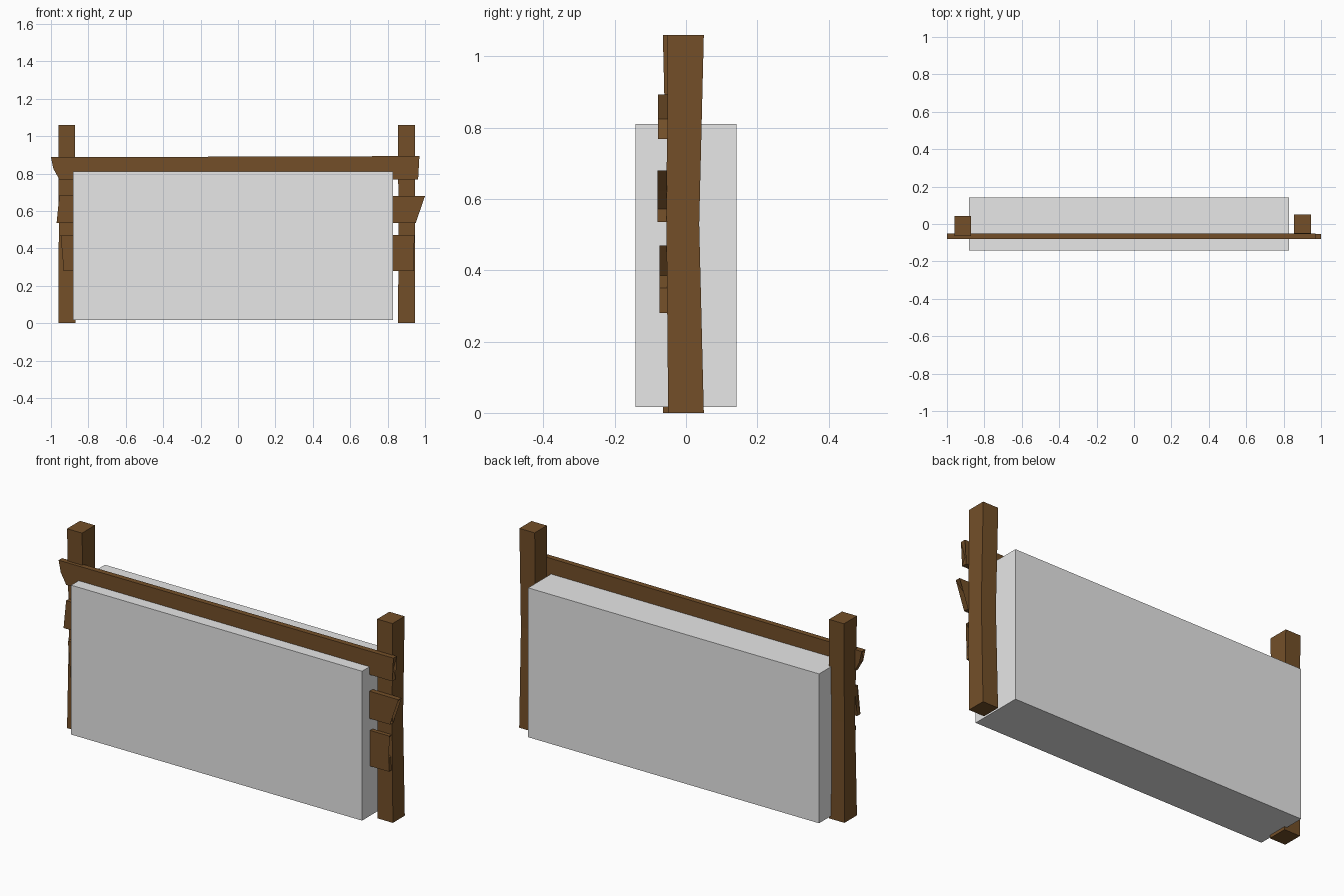
import bpy, bmesh

if "Cube" in bpy.data.objects:
    bpy.data.objects.remove(bpy.data.objects["Cube"])


def material(name, col):
    m = bpy.data.materials.new(name)
    m.diffuse_color = (*col, 1)
    m.use_nodes = True
    m.node_tree.nodes["Principled BSDF"].inputs["Base Color"].default_value = m.diffuse_color
    return m


wood = material("brown wood", (0.172, 0.078, 0.0215))
grey = material("light grey", (0.8, 0.8, 0.8))


def finish(name, bm, mat=wood):
    bmesh.ops.triangulate(bm, faces=[f for f in bm.faces if len(f.verts) > 4])
    bmesh.ops.recalc_face_normals(bm, faces=bm.faces)
    me = bpy.data.meshes.new(name)
    bm.to_mesh(me)
    bm.free()
    me.materials.append(mat)
    ob = bpy.data.objects.new(name, me)
    bpy.context.collection.objects.link(ob)


def post(name, rings, mat=wood):
    """Square column lofted through rings of (z, x0, x1, y0, y1)."""
    bm = bmesh.new()
    loops = [[bm.verts.new(p) for p in ((a, c, z), (b, c, z), (b, d, z), (a, d, z))]
             for z, a, b, c, d in rings]
    for lo, hi in zip(loops, loops[1:]):
        for i in range(4):
            j = (i + 1) % 4
            bm.faces.new((lo[i], lo[j], hi[j], hi[i]))
    bm.faces.new(loops[0])
    bm.faces.new(loops[-1])
    finish(name, bm, mat)


def rail(name, left, right, y_front, y_back, back_shift):
    """Plank with splintered ends; left and right are (x, z) end lines from
    top to bottom. The notches are shallower on the back face."""
    bm = bmesh.new()

    def soften(pts):
        mid = (pts[0][0] + pts[-1][0]) / 2
        inner = [(x + (mid - x) * back_shift, z) for x, z in pts[1:-1]]
        return [pts[0]] + inner + [pts[-1]]

    front = left + right[::-1]
    back = soften(left) + soften(right)[::-1]
    f = [bm.verts.new((x, y_front, z)) for x, z in front]
    b = [bm.verts.new((x, y_back, z)) for x, z in back]
    bm.faces.new(f)
    bm.faces.new(b)
    for i in range(len(f)):
        j = (i + 1) % len(f)
        bm.faces.new((f[i], f[j], b[j], b[i]))
    finish(name, bm)


# Posts, each slightly waisted on one side
post("left_post", [(0, -0.96, -0.868, -0.065, 0.04),
                   (0.53, -0.958, -0.87, -0.052, 0.038),
                   (1.06, -0.96, -0.872, -0.065, 0.044)])
post("right_post", [(0, 0.856, 0.946, -0.05, 0.05),
                    (0.53, 0.858, 0.945, -0.055, 0.037),
                    (1.06, 0.855, 0.945, -0.052, 0.05)])

# Grey block enclosing the middle of the fence
post("grey_block", [(0.016, -0.882, 0.829, -0.142, 0.142),
                    (0.81, -0.882, 0.829, -0.142, 0.142)], grey)

# Rails nailed across the front
rail("top_rail",
     [(-1.0, 0.887), (-0.98, 0.865), (-0.987, 0.825), (-0.955, 0.768)],
     [(0.97, 0.893), (0.955, 0.85), (0.945, 0.825), (0.963, 0.768)],
     -0.079, -0.05, 0.2)
rail("middle_rail",
     [(-0.955, 0.685), (-0.953, 0.62), (-0.96, 0.58), (-0.97, 0.535)],
     [(1.0, 0.68), (0.94, 0.622), (0.885, 0.572), (0.95, 0.535)],
     -0.08, -0.053, 0.2)
rail("bottom_rail",
     [(-0.948, 0.47), (-0.93, 0.40), (-0.925, 0.34), (-0.932, 0.28)],
     [(0.943, 0.47), (0.87, 0.385), (0.935, 0.35), (0.94, 0.28)],
     -0.075, -0.053, 0.2)
